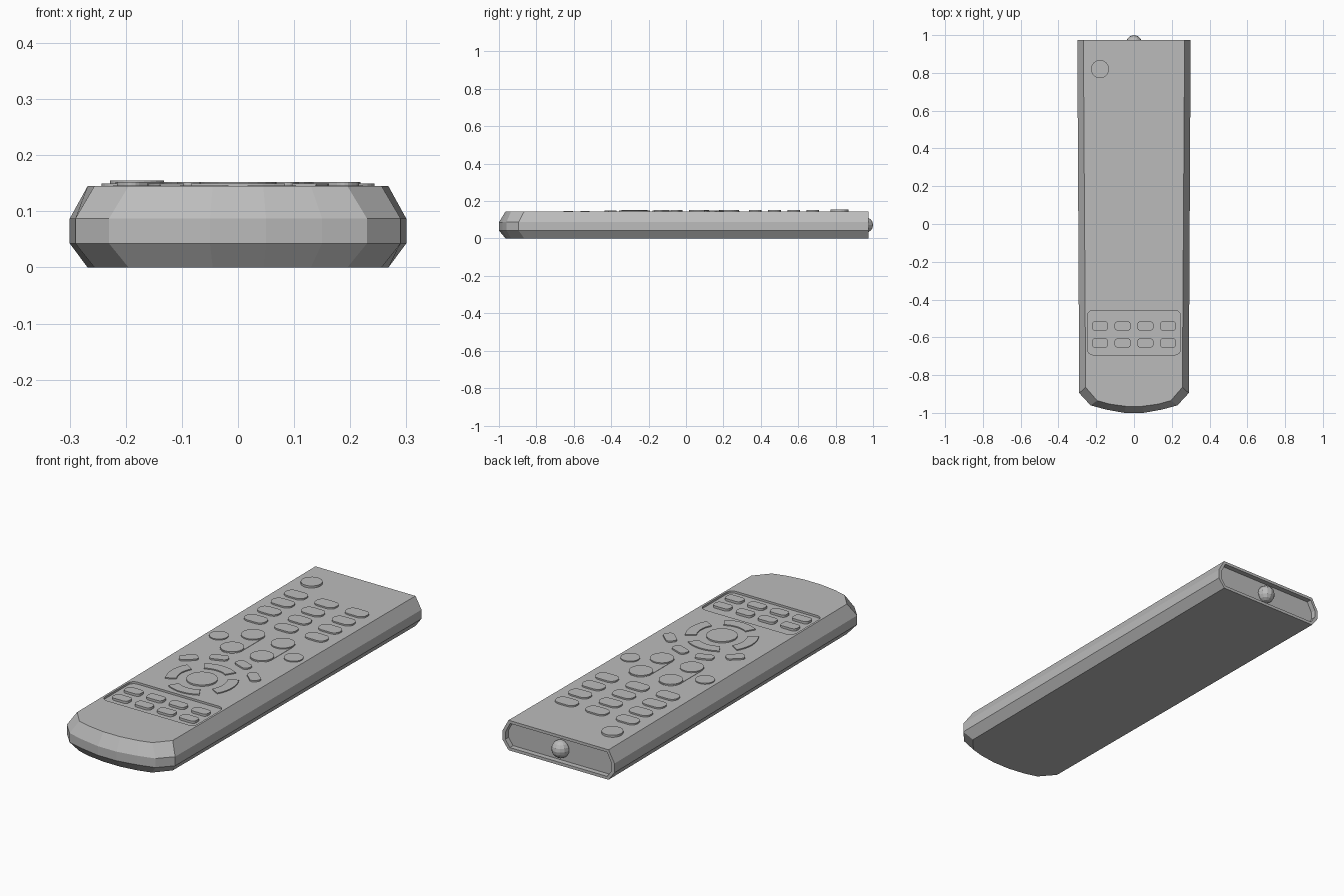
import bpy, bmesh, math
from mathutils import Vector

if "Cube" in bpy.data.objects:
    bpy.data.objects.remove(bpy.data.objects["Cube"])

grey = bpy.data.materials.new("plain_grey")
grey.diffuse_color = (0.5, 0.5, 0.5, 1)
grey.use_nodes = True
grey.node_tree.nodes["Principled BSDF"].inputs["Base Color"].default_value = grey.diffuse_color
TOP = 0.145


def add(name, bm):
    bmesh.ops.recalc_face_normals(bm, faces=bm.faces[:])
    me = bpy.data.meshes.new(name)
    bm.to_mesh(me)
    bm.free()
    me.materials.append(grey)
    ob = bpy.data.objects.new(name, me)
    bpy.context.collection.objects.link(ob)
    return ob


def prism(name, pts, z0, z1):
    bm = bmesh.new()
    f = bm.faces.new([bm.verts.new((x, y, z0)) for x, y in pts])
    ext = bmesh.ops.extrude_face_region(bm, geom=[f])["geom"]
    bmesh.ops.translate(bm, vec=(0, 0, z1 - z0),
                        verts=[v for v in ext if isinstance(v, bmesh.types.BMVert)])
    return add(name, bm)


def rounded(cx, cy, w, h, r, rot=0, n=4):
    # rounded rectangle outline, rotated by rot degrees
    pts = []
    for k, (sx, sy) in enumerate(((1, 1), (-1, 1), (-1, -1), (1, -1))):
        for i in range(n + 1):
            a = math.radians(90 * k + 90 * i / n)
            x = sx * (w / 2 - r) + r * math.cos(a)
            y = sy * (h / 2 - r) + r * math.sin(a)
            c, s = math.cos(math.radians(rot)), math.sin(math.radians(rot))
            pts.append((cx + x * c - y * s, cy + x * s + y * c))
    return pts


def circle(cx, cy, r, n=24):
    return [(cx + r * math.cos(i * math.tau / n), cy + r * math.sin(i * math.tau / n))
            for i in range(n)]


# body: lofted outline layers with chamfered edges
wide = [(0.30, 0.975), (0.29, -0.895), (0.23, -0.96), (0.15, -0.982), (0.05, -1.0)]
slim = [(0.268, 0.975), (0.256, -0.865), (0.195, -0.935), (0.13, -0.953), (0.045, -0.965)]
bm = bmesh.new()
layers = []
for half, z in ((slim, 0), (wide, 0.043), (wide, 0.087), (slim, TOP)):
    outline = half + [(-x, y) for x, y in reversed(half)]
    layers.append([bm.verts.new((x, y, z)) for x, y in outline])
for a, b in zip(layers, layers[1:]):
    for i in range(len(a) - 1):
        bm.faces.new((a[i], a[i + 1], b[i + 1], b[i]))
bm.faces.new(layers[0])
bm.faces.new(layers[-1])
back = bm.faces.new([l[0] for l in layers] + [l[-1] for l in reversed(layers)])
bmesh.ops.recalc_face_normals(bm, faces=bm.faces[:])
# recessed window in the back end
bmesh.ops.inset_region(bm, faces=[back], thickness=0.016)
ext = bmesh.ops.extrude_face_region(bm, geom=[back])["geom"]
bmesh.ops.translate(bm, vec=(0, -0.025, 0),
                    verts=[v for v in ext if isinstance(v, bmesh.types.BMVert)])
if back.is_valid:
    bmesh.ops.delete(bm, geom=[back], context="FACES_ONLY")
body = add("body", bm)

# recessed lower panel
cutter = prism("panel_cutter", rounded(0, -0.575, 0.495, 0.235, 0.03), TOP - 0.01, 0.2)
cutter.hide_render = True
cutter.hide_viewport = True
mod = body.modifiers.new("panel", "BOOLEAN")
mod.operation = "DIFFERENCE"
mod.solver = "EXACT"
mod.object = cutter
for r in range(2):
    for c in range(4):
        prism("panel_button", rounded(-0.18 + 0.12 * c, -0.54 - 0.09 * r, 0.086, 0.05, 0.018),
              TOP - 0.012, TOP + 0.001)

# power button and number pad
prism("power_button", circle(-0.18, 0.82, 0.048), TOP - 0.002, 0.155)
for y in (0.677, 0.576, 0.473, 0.37):
    for x in (-0.163, 0, 0.163):
        prism("number_button", rounded(x, y, 0.11, 0.068, 0.03), TOP - 0.002, 0.152)

for s in (-1, 1):
    # rocker keys with a disc at each end
    prism("rocker_base", rounded(s * 0.08, 0.15, 0.106, 0.27, 0.0525, n=6), TOP - 0.002, 0.1465)
    for y in (0.23, 0.07):
        prism("rocker_disc", circle(s * 0.08, y, 0.053), TOP - 0.002, 0.152)
    # round side buttons and slanted buttons
    prism("side_button", circle(s * 0.2, 0.14, 0.043), TOP - 0.002, 0.15)
    prism("slanted_outer_button", rounded(s * 0.175, -0.128, 0.085, 0.05, 0.018, -s * 42),
          TOP - 0.002, 0.152)
    prism("slanted_inner_button", rounded(s * 0.065, -0.05, 0.085, 0.048, 0.018, -s * 20),
          TOP - 0.002, 0.152)

# direction pad: centre disc and four ring segments
prism("centre_button", circle(0, -0.275, 0.069), TOP - 0.002, 0.152)
for k in range(4):
    arc = [math.radians(90 * k - 31 + 62 * i / 8) for i in range(9)]
    pts = [(0.162 * math.cos(a), -0.275 + 0.162 * math.sin(a)) for a in arc]
    pts += [(0.112 * math.cos(a), -0.275 + 0.112 * math.sin(a)) for a in reversed(arc)]
    prism("direction_button", pts, TOP - 0.002, 0.15)

# signal bulb at the back end
bm = bmesh.new()
bmesh.ops.create_uvsphere(bm, u_segments=12, v_segments=8, radius=0.042)
bmesh.ops.translate(bm, vec=(0, 0.958, 0.072), verts=bm.verts[:])
add("signal_bulb", bm)
